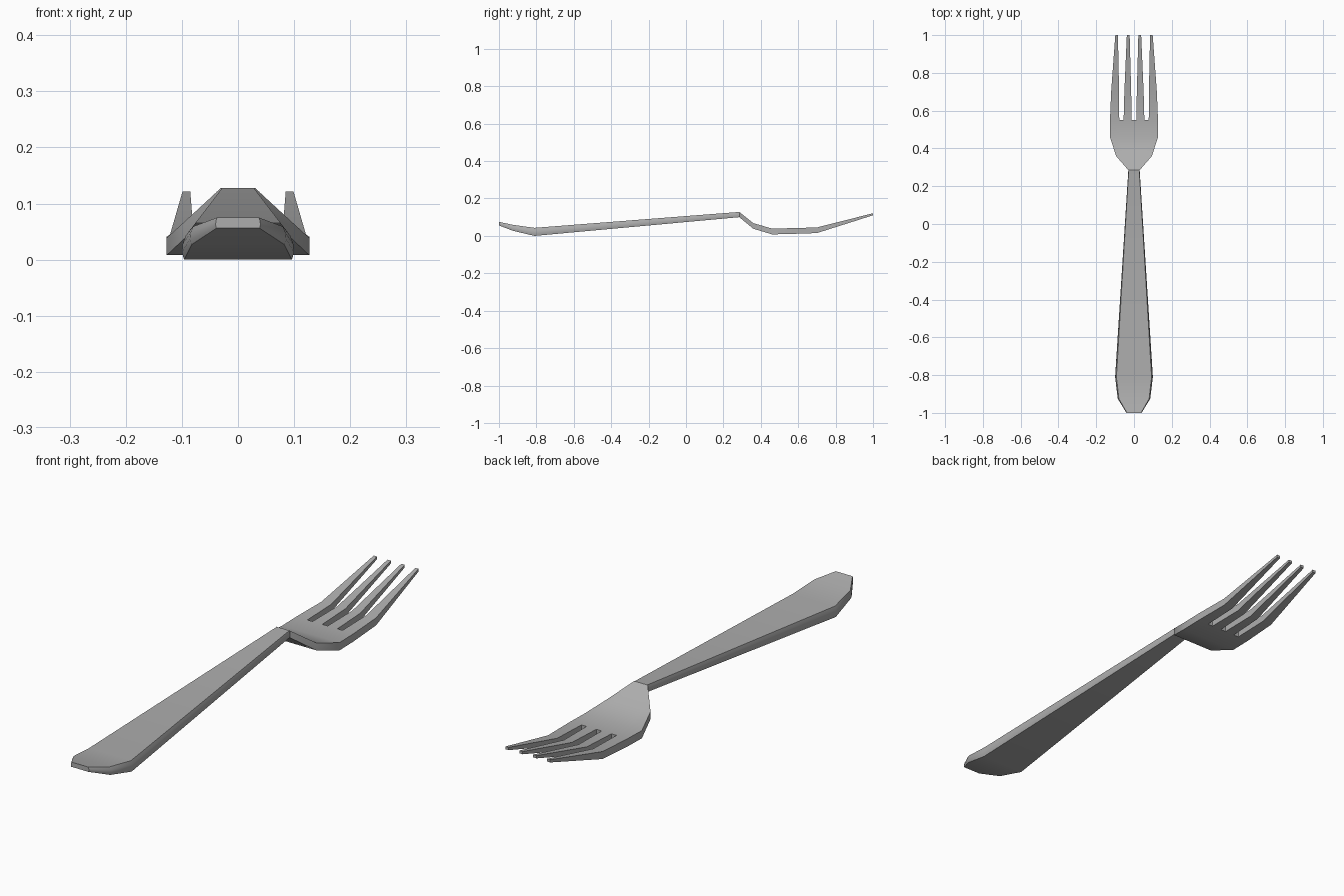
import bpy, bmesh, math

if "Cube" in bpy.data.objects:
    bpy.data.objects.remove(bpy.data.objects["Cube"])

steel = bpy.data.materials.new("steel grey")
steel.diffuse_color = (0.42, 0.42, 0.42, 1)
steel.use_nodes = True
steel.node_tree.nodes["Principled BSDF"].inputs["Base Color"].default_value = steel.diffuse_color


def finish(name, bm, angle):
    bmesh.ops.recalc_face_normals(bm, faces=bm.faces)
    me = bpy.data.meshes.new(name)
    bm.to_mesh(me)
    bm.free()
    ob = bpy.data.objects.new(name, me)
    bpy.context.collection.objects.link(ob)
    me.materials.append(steel)
    bpy.ops.object.select_all(action='DESELECT')
    ob.select_set(True)
    bpy.context.view_layer.objects.active = ob
    bpy.ops.object.shade_smooth_by_angle(angle=math.radians(angle))
    return ob


# Handle: lofted section, stations are (y, half width, top z, bottom z)
bm = bmesh.new()
rings = []
for y, w, zt, zb in [(-1, .04, .075, .056), (-.925, .086, .059, .027),
                     (-.81, .10, .043, .0), (.285, .03, .128, .10)]:
    half = [(.93 * w, zt), (.985 * w, zb + .65 * (zt - zb)), (w, zb + .3 * (zt - zb)), (.96 * w, zb)]
    pts = half + [(-x, z) for x, z in reversed(half)]
    rings.append([bm.verts.new((x, y, z)) for x, z in pts])
for a, b in zip(rings, rings[1:]):
    for i in range(len(a)):
        j = (i + 1) % len(a)
        bm.faces.new((a[i], a[j], b[j], b[i]))
bm.faces.new(rings[0])
bm.faces.new(rings[-1])
finish("handle", bm, 50)

# Head: grid of eight columns; the slots are left open beyond the bowl
bm = bmesh.new()
base = [.012, .055, .078, .127]
rows = [  # y, top z, bottom z, positive column positions
    (.285, .128, .10, [x * .03 / .127 for x in base]),
    (.36, .068, .038, [x * .095 / .127 for x in base]),
    (.46, .039, .008, base),
    (.55, .041, .010, base),
    (.70, .045, .015, [.015, .051, .079, .121]),
    (1.0, .121, .110, [.023, .038, .085, .099]),
]
top, bot = [], []
for y, zt, zb, xs in rows:
    cols = [-x for x in reversed(xs)] + xs
    top.append([bm.verts.new((x, y, zt)) for x in cols])
    bot.append([bm.verts.new((x, y, zb)) for x in cols])
cells = {(r, c) for r in range(len(rows) - 1) for c in range(7) if r < 3 or c % 2 == 0}
for r, c in cells:
    corner = [(r, c), (r, c + 1), (r + 1, c + 1), (r + 1, c)]
    bm.faces.new([top[i][j] for i, j in corner])
    bm.faces.new([bot[i][j] for i, j in reversed(corner)])
    # walls where the neighbouring cell is missing
    for k, n in enumerate([(r - 1, c), (r, c + 1), (r + 1, c), (r, c - 1)]):
        if n not in cells:
            (i, j), (p, q) = corner[k], corner[(k + 1) % 4]
            bm.faces.new((top[i][j], bot[i][j], bot[p][q], top[p][q]))
finish("fork_head", bm, 40)
